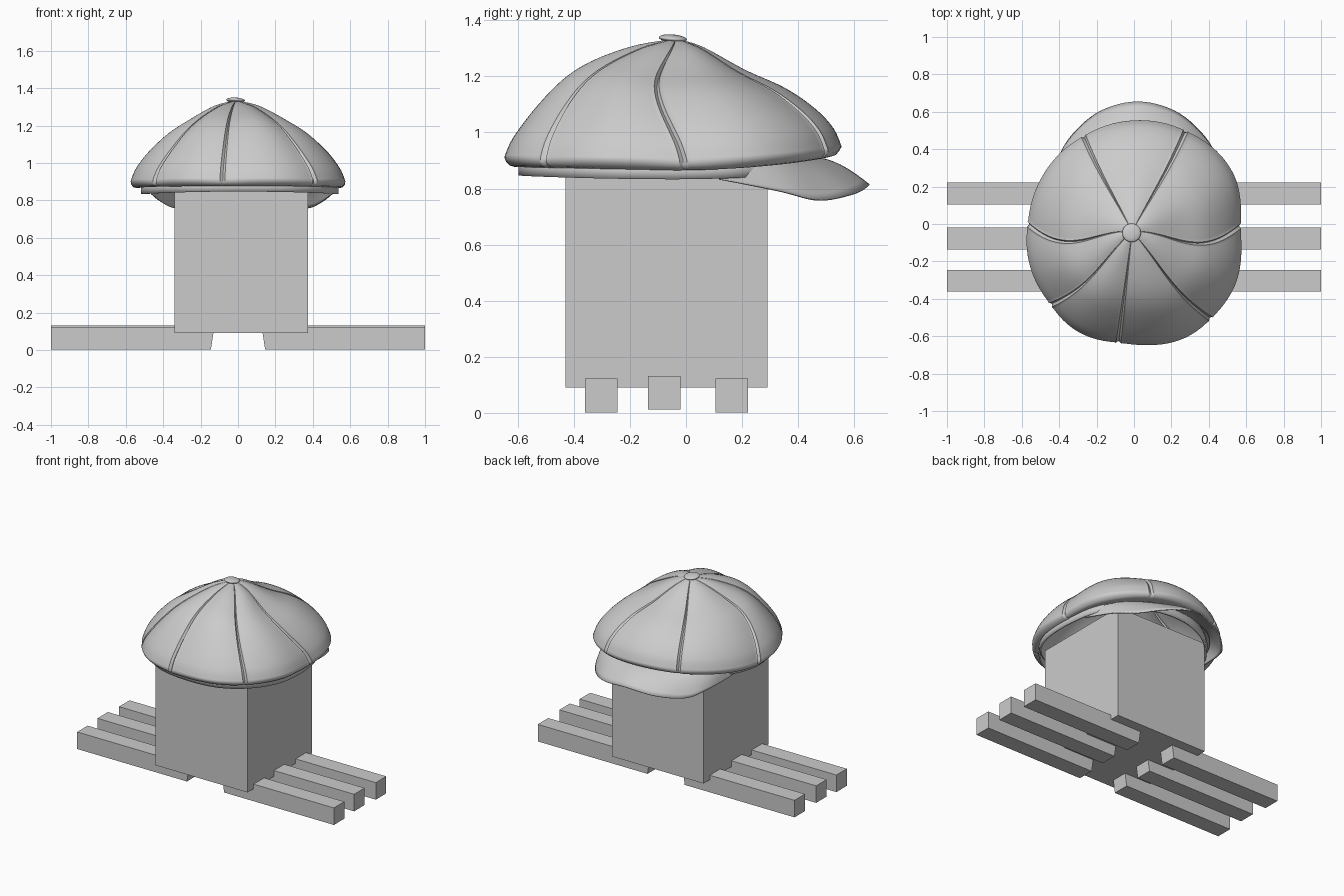
import bpy, bmesh
from math import sin, cos, pi, radians
from mathutils import Vector

cube = bpy.data.objects.get("Cube")
if cube:
    bpy.data.objects.remove(cube)

# one plain grey for everything
grey = bpy.data.materials.new("plain grey")
grey.use_nodes = True
colour = (0.6, 0.6, 0.6, 1)
grey.diffuse_color = colour
grey.node_tree.nodes["Principled BSDF"].inputs["Base Color"].default_value = colour


def finish(bm, name, smooth=False):
    bmesh.ops.recalc_face_normals(bm, faces=bm.faces)
    mesh = bpy.data.meshes.new(name)
    bm.to_mesh(mesh)
    bm.free()
    mesh.materials.append(grey)
    ob = bpy.data.objects.new(name, mesh)
    bpy.context.collection.objects.link(ob)
    if smooth:
        bpy.ops.object.select_all(action='DESELECT')
        ob.select_set(True)
        bpy.context.view_layer.objects.active = ob
        bpy.ops.object.shade_smooth_by_angle(angle=radians(50))
    return ob


def spline(points, t, closed=False):
    """Catmull-Rom through points; t runs over point indices."""
    n = len(points)
    i = int(t) if closed else min(int(t), n - 2)
    u = t - i
    pick = (lambda k: points[k % n]) if closed else (lambda k: points[max(0, min(n - 1, k))])
    a, b, c, d = (pick(i + k) for k in (-1, 0, 1, 2))
    return (b * 2 + (c - a) * u + (a * 2 - b * 5 + c * 4 - d) * u * u
            + (b * 3 - a - c * 3 + d) * u ** 3) * 0.5


def skin(bm, rows, closed):
    for a, b in zip(rows, rows[1:]):
        n = len(a)
        for j in range(n if closed else n - 1):
            k = (j + 1) % n
            bm.faces.new((a[j], a[k], b[k], b[j]))


def box(name, x0, x1, y0, y1, z0, z1, slant=0):
    bm = bmesh.new()
    bmesh.ops.create_cube(bm, size=1)
    for v in bm.verts:
        low = v.co.z < 0
        x = x1 if v.co.x > 0 else x0
        if low and v.co.x > 0:
            x += slant
        v.co = (x, y1 if v.co.y > 0 else y0, z0 if low else z1)
    return bm if name is None else finish(bm, name)


# body block
box("body_block", -0.34, 0.375, -0.43, 0.29, 0.09, 0.88)

# three legs on each side, inner ends slanted
for label, y, z in (("back", -0.303, 0.002), ("middle", -0.078, 0.012), ("front", 0.163, 0.002)):
    for side, s in (("left", 1), ("right", -1)):
        bm = box(None, -1, -0.127, y - 0.058, y + 0.058, z, z + 0.12, -0.018)
        for v in bm.verts:
            v.co.x *= -s
        finish(bm, f"{label}_{side}_leg")

# cap: plan radius every 30 degrees and seam directions
CENTRE = Vector((-0.01, -0.04, 1.33))
PLAN = [0.585, 0.62, 0.615, 0.59, 0.575, 0.56, 0.565, 0.58, 0.605, 0.605, 0.635, 0.62]
SEAMS = [3, 62, 117, 176, 222, 263, 312, 363]
BACK = [Vector(p) for p in ((0.04, 0), (0.25, 0.06), (0.49, 0.19), (0.66, 0.35), (0.82, 0.59), (0.95, 0.84), (1, 1))]
FRONT = [Vector(p) for p in ((0.04, 0), (0.18, 0.08), (0.42, 0.29), (0.66, 0.46), (0.84, 0.65), (0.95, 0.83), (1, 1))]


def radius(a):
    return spline(PLAN, (a / (2 * pi) * 12) % 12, True)


def rim_z(a):
    s = sin(a)
    return 0.9 + (0.05 * s * s if s > 0 else -0.012 * s)


def band_fraction(a):
    return 0.92 - 0.09 * max(0, sin(a))


# columns cluster around each seam; (angle, groove strength, panel bulge)
columns = []
for a, b in zip(SEAMS, SEAMS[1:]):
    w = b - a
    steps = [0, 0.6, 1.3, 2.2] + [w * k / 16 for k in range(1, 16)] + [w - 2.2, w - 1.3, w - 0.6]
    for d in sorted(steps):
        near = min(d, w - d)
        groove = 1 if near == 0 else (0.6 if near < 0.7 else (-0.25 if near < 1.5 else 0))
        columns.append((radians(a + d), groove, sin(pi * d / w)))


def crown_point(col, t):
    angle, groove, bulge = col
    w = (1 + sin(angle)) / 2
    f, h = spline(BACK, t).lerp(spline(FRONT, t), w)
    bend = -0.25 * cos(angle) ** 3 * sin(pi * min(1, f))
    a = angle + bend
    fade = min(1, f * 2)
    push = (bulge - 0.6) * 0.015 * sin(pi * f * 0.8) - groove * 0.011 * fade
    r = radius(a) * f + push * f
    z = CENTRE.z + (rim_z(a) - CENTRE.z) * h + push * (1 - h)
    return (CENTRE.x + cos(a) * r, CENTRE.y + sin(a) * r, z)


bm = bmesh.new()
rows = []
for k in range(31):
    rows.append([bm.verts.new(crown_point(c, k * 0.2)) for c in columns])
# rolled rim tucked under towards the band
for f, drop in ((0.992, 0.016), (0.97, 0.03), (0.94, 0.035), (None, 0.022)):
    row = []
    for a, groove, bulge in columns:
        r = radius(a) * (f or band_fraction(a) - 0.01) - groove * 0.008
        row.append(bm.verts.new((CENTRE.x + cos(a) * r, CENTRE.y + sin(a) * r, rim_z(a) - drop)))
    rows.append(row)
skin(bm, rows, True)
bm.faces.new(rows[0])
finish(bm, "cap_crown", True)

# head band
bm = bmesh.new()
rows = []
for level in (0, 0.5, 1):
    row = []
    for k in range(96):
        a = 2 * pi * k / 96
        r = radius(a) * band_fraction(a)
        low = 0.833 + 0.014 * sin(a) ** 2 + 0.015 * max(0, sin(a)) ** 2
        z = low + (rim_z(a) - 0.015 - low) * level
        row.append(bm.verts.new((CENTRE.x + 0.01 + cos(a) * r, CENTRE.y + sin(a) * r, z)))
    rows.append(row)
skin(bm, rows, True)
band = finish(bm, "cap_band", True)
thick = band.modifiers.new("thickness", 'SOLIDIFY')
thick.thickness = 0.012

# arched peak: inner and outer edge, mirrored across x
OUTER = [(0.485, 0.12, 0.833), (0.43, 0.34, 0.79), (0.35, 0.48, 0.76), (0.2, 0.605, 0.785), (0, 0.655, 0.815)]
INNER = [(0.48, 0.12, 0.86), (0.43, 0.26, 0.885), (0.33, 0.37, 0.9), (0.18, 0.43, 0.912), (0, 0.45, 0.918)]


def mirrored(half):
    left = [Vector(p) for p in half]
    return left + [Vector((-p.x, p.y, p.z)) for p in reversed(left[:-1])]


bm = bmesh.new()
outer, inner = mirrored(OUTER), mirrored(INNER)
rows = []
for k in range(9):
    t = k / 8
    row = []
    for j in range(49):
        p = spline(inner, j / 6).lerp(spline(outer, j / 6), t)
        p += Vector((0.02, 0, 0.018 * sin(pi * t) * sin(pi * j / 48)))
        row.append(bm.verts.new(p))
    rows.append(row)
skin(bm, rows, False)
peak = finish(bm, "cap_peak", True)
thick = peak.modifiers.new("thickness", 'SOLIDIFY')
thick.thickness = 0.008

# covered button on top
bm = bmesh.new()
bmesh.ops.create_uvsphere(bm, u_segments=32, v_segments=16, radius=1)
for v in bm.verts:
    v.co = Vector((v.co.x * 0.05, v.co.y * 0.05, v.co.z * 0.014))
button = finish(bm, "cap_button", True)
button.location = (-0.013, -0.047, 1.335)
button.rotation_euler = (radians(-5), radians(3), 0)
